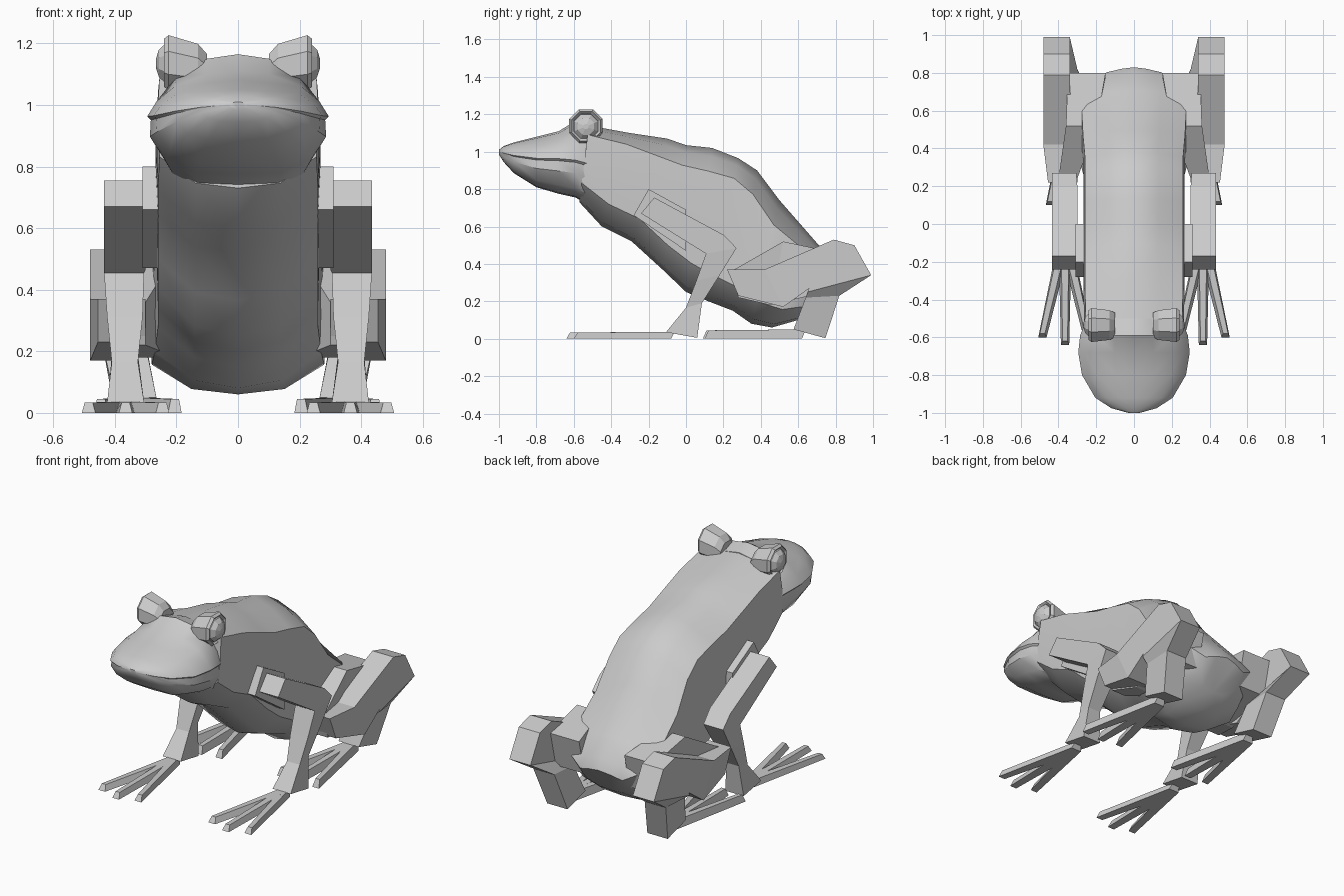
import bpy, bmesh, math
from mathutils import Vector

if "Cube" in bpy.data.objects:
    bpy.data.objects.remove(bpy.data.objects["Cube"])

skin = bpy.data.materials.new("frog grey")
skin.diffuse_color = (0.6, 0.6, 0.6, 1)
skin.use_nodes = True
skin.node_tree.nodes["Principled BSDF"].inputs["Base Color"].default_value = skin.diffuse_color


def finish(name, bm, smooth=None):
    """Turn a right-hand half into a mirrored object."""
    bmesh.ops.recalc_face_normals(bm, faces=bm.faces)
    me = bpy.data.meshes.new(name)
    bm.to_mesh(me)
    bm.free()
    me.materials.append(skin)
    ob = bpy.data.objects.new(name, me)
    bpy.context.collection.objects.link(ob)
    mod = ob.modifiers.new("Mirror", 'MIRROR')
    mod.merge_threshold = 0.001
    if smooth:
        bpy.ops.object.select_all(action='DESELECT')
        ob.select_set(True)
        bpy.context.view_layer.objects.active = ob
        bpy.ops.object.shade_smooth_by_angle(angle=math.radians(smooth))
    return ob


def loft(name, rings, closed, smooth=None):
    """Skin a list of rings and cap both ends."""
    bm = bmesh.new()
    vs = [[bm.verts.new(p) for p in r] for r in rings]
    n = len(vs[0])
    for a, b in zip(vs, vs[1:]):
        for i in range(n if closed else n - 1):
            j = (i + 1) % n
            bm.faces.new((a[i], a[j], b[j], b[i]))
    bm.faces.new(vs[0])
    bm.faces.new(vs[-1])
    return finish(name, bm, smooth)


def limb(name, sections):
    """Boxy limb: each section is lower y,z, upper y,z, inner x, outer x."""
    loft(name, [[(a, y1, z1), (b, y1, z1), (b, y2, z2), (a, y2, z2)]
                for y1, z1, y2, z2, a, b in sections], True)


def toes(name, root, tips, h):
    """Tapered four-sided toes fanning out from the ankle."""
    for k, tip in enumerate(tips):
        rings = []
        for (x, y), w, t in ((root, .035, h), (tip, .022, h * .9)):
            rings.append([(x - w, y, 0), (x + w, y, 0),
                          (x + w * .6, y + .02, t), (x - w * .6, y + .02, t)])
        loft(f"{name}_{k + 1}", rings, True)


# torso: back y,z, belly y,z, half width, height of upper edge, of lower edge
torso = [(-.52, 1.14, -.57, .73, .255, .88, .25),
         (-.30, 1.10, -.45, .60, .26, .88, .24),
         (-.10, 1.07, -.29, .52, .26, .82, .22),
         (.00, 1.035, -.12, .365, .26, .84, .2),
         (.14, 1.02, .00, .25, .26, .84, .2),
         (.28, .965, .12, .20, .26, .86, .18),
         (.38, .90, .25, .15, .26, .83, .17),
         (.50, .74, .35, .08, .27, .80, .18),
         (.71, .50, .46, .06, .28, .86, .22),
         (.80, .40, .60, .10, .23, .85, .25),
         (.83, .34, .70, .17, .14, .8, .3)]
rings = []
for yt, zt, yb, zb, w, te, tl in torso:
    top, low = Vector((0, yt, zt)), Vector((0, yb, zb))
    shape = ((0, 1), (.5, 1 - (1 - te) * .35), (1, te), (1.03, (te + tl) / 2),
             (1, tl), (.54, .04), (0, 0))
    rings.append([low.lerp(top, t) + Vector((w * f, 0, 0)) for f, t in shape])
loft("torso", rings, False, 35)

# head: y, crown z, mouth z, chin z, half width
head = [(-1.0, 1.01, 1.0, .985, .03), (-.975, 1.03, .993, .945, .12),
        (-.92, 1.05, .98, .885, .205), (-.80, 1.08, .965, .81, .275),
        (-.68, 1.11, .963, .775, .295), (-.59, 1.165, .955, .755, .285),
        (-.50, 1.14, .93, .70, .25)]
rings = []
for y, zt, zm, zc, w in head:
    up = [(f * w, y, zm + (zt - zm) * t) for f, t in
          ((0, 1), (.35, .93), (.7, .66), (.9, .32), (1, 0))]
    down = [(f * w, y, zm + (zc - zm) * t) for f, t in
            ((.96, .06), (.97, .35), (.8, .75), (.47, .97), (0, 1))]
    rings.append(up + down)
loft("head", rings, False, 35)

# eye socket: flared eight-sided cup, and eyeball
def octagon(x, z, r):
    return [(x, -.535 + r * math.cos(math.pi * (i + .5) / 4),
             z + r * math.sin(math.pi * (i + .5) / 4)) for i in range(8)]


loft("eye_socket", [octagon(.10, 1.10, .07), octagon(.13, 1.12, .085),
                    octagon(.225, 1.137, .097), octagon(.24, 1.137, .085),
                    octagon(.225, 1.137, .07)], True)
loft("eyeball", [octagon(.20, 1.135, .07), octagon(.235, 1.135, .07),
                 octagon(.257, 1.135, .048), octagon(.267, 1.135, .015)], True)

# front legs
limb("shoulder", [(-.28, .66, -.2, .8, .2, .31), (0, .47, 0, .69, .2, .31)])
limb("front_leg", [(-.24, .67, -.17, .755, .30, .435),
                   (.09, .465, .20, .556, .30, .435),
                   (.107, .455, .27, .485, .305, .435),
                   (.055, .31, .18, .34, .31, .425),
                   (0, .166, .085, .19, .325, .41),
                   (-.107, .035, .06, .005, .305, .425)])
toes("front_toe", (.365, -.08), ((.485, -.6), (.365, -.64), (.245, -.6)), .037)

# hind legs
limb("thigh", [(.75, .25, .80, .46, .15, .35), (.45, .18, .52, .52, .2, .36),
               (.28, .22, .24, .36, .30, .40)])
limb("hind_leg", [(.28, .23, .22, .37, .30, .455),
                  (.52, .17, .42, .37, .33, .48),
                  (.66, .27, .79, .53, .34, .48),
                  (.655, .265, .90, .50, .34, .48),
                  (.65, .25, .99, .34, .34, .48),
                  (.64, .22, .82, .23, .30, .44),
                  (.575, .05, .745, .003, .265, .40)])
toes("hind_toe", (.33, .62), ((.445, .1), (.325, .09), (.205, .11)), .05)
